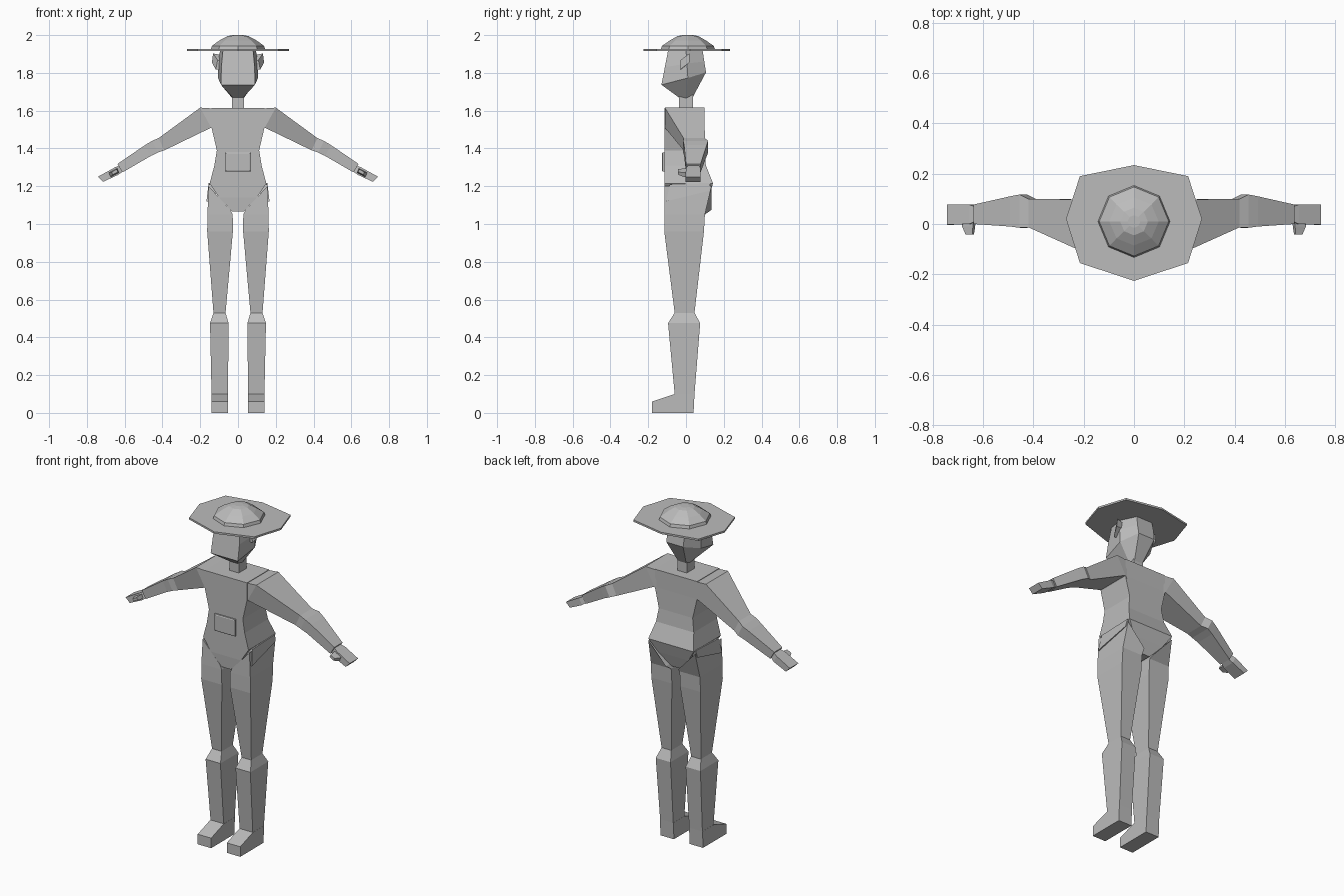
import bpy, bmesh, math

grey = bpy.data.materials.new("plain grey")
grey.diffuse_color = (0.5, 0.5, 0.5, 1)


def loft(name, rings, mirror=False):
    """Skin a list of equal-length point rings, cap the ends; optionally add the mirrored twin."""
    bm = bmesh.new()
    for s in ((1, -1) if mirror else (1,)):
        vs = [[bm.verts.new((s * x, y, z)) for x, y, z in r] for r in rings]
        n = len(rings[0])
        for a, b in zip(vs, vs[1:]):
            for i in range(n):
                j = (i + 1) % n
                bm.faces.new((a[i], a[j], b[j], b[i]))
        bm.faces.new(vs[0])
        bm.faces.new(vs[-1])
    bmesh.ops.recalc_face_normals(bm, faces=bm.faces)
    me = bpy.data.meshes.new(name)
    bm.to_mesh(me)
    bm.free()
    me.materials.append(grey)
    ob = bpy.data.objects.new(name, me)
    bpy.context.collection.objects.link(ob)
    return ob


def rect(z, x0, x1, y0, y1, z_in=None):
    """Level rectangle; z_in tilts its inner (x0) edge."""
    zi = z if z_in is None else z_in
    return [(x0, y0, zi), (x1, y0, z), (x1, y1, z), (x0, y1, zi)]


def limb(xt, zt, xb, zb, y0, y1):
    """Arm section from an upper to a lower edge."""
    return [(xt, y0, zt), (xt, y1, zt), (xb, y1, zb), (xb, y0, zb)]


def hexa(front, side, back):
    """Six-sided ring, symmetric in x."""
    pts = [front, side, back]
    return pts + [(-x, y, z) for x, y, z in reversed(pts)]


def octo(z, rx, ry, cy=0.0):
    return [(rx * math.cos(i * math.pi / 4), cy + ry * math.sin(i * math.pi / 4), z)
            for i in range(8)]


# torso and pelvis
loft("torso", [rect(z, -w, w, y0, y1) for z, w, y0, y1 in (
    (1.065, 0.03, -0.11, 0.095), (1.14, 0.10, -0.115, 0.12), (1.215, 0.15, -0.115, 0.143),
    (1.31, 0.125, -0.115, 0.105), (1.39, 0.112, -0.115, 0.097),
    (1.51, 0.14, -0.115, 0.095), (1.615, 0.14, -0.115, 0.095))])

# chest plate with sloping rim
loft("front_plate", [
    [(x * s, y, 1.328 + z * s) for x, z in ((-.068, -.05), (.068, -.05), (.068, .05), (-.068, .05))]
    for y, s in ((-.11, 1), (-.124, 1), (-.127, .9))])

# legs
loft("legs", [
    rect(1.20, 0.04, 0.155, -0.113, 0.135, 1.075),
    rect(1.05, 0.028, 0.162, -0.115, 0.10),
    rect(0.96, 0.027, 0.163, -0.115, 0.095),
    rect(0.53, 0.066, 0.13, -0.06, 0.045),
    rect(0.475, 0.05, 0.148, -0.095, 0.075),
    rect(0.10, 0.053, 0.14, -0.06, 0.045)], mirror=True)

# feet
foot = ((-.06, .10), (-.18, .06), (-.18, 0), (.04, 0), (.045, .10))
loft("feet", [[(x, y, z) for y, z in foot] for x in (0.052, 0.141)], mirror=True)

# hip pockets
pocket = ((-.085, 1.21), (.13, 1.218), (.12, 1.175), (-.105, 1.12))
loft("hip_pockets", [
    [(x + (1.22 - z) * 0.12, y, z) for y, z in pocket] for x in (0.11, 0.155)], mirror=True)

# arms
loft("arms", [
    limb(0.11, 1.61, 0.11, 1.47, -0.112, 0.092),
    limb(0.20, 1.616, 0.142, 1.51, -0.112, 0.097),
    limb(0.42, 1.455, 0.39, 1.39, -0.013, 0.10),
    limb(0.455, 1.44, 0.425, 1.378, -0.015, 0.117),
    limb(0.492, 1.418, 0.462, 1.36, -0.010, 0.11),
    limb(0.638, 1.318, 0.612, 1.273, 0.0, 0.077)], mirror=True)

# hands and thumbs
loft("hands", [
    limb(0.62, 1.315, 0.60, 1.285, 0.015, 0.065),
    limb(0.655, 1.298, 0.635, 1.26, 0.0, 0.077),
    limb(0.742, 1.25, 0.715, 1.223, -0.003, 0.077)], mirror=True)
loft("thumbs", [
    [(0.645 + dx * s, y, 1.283 + dz * s) for dx, dz in ((-.005, .012), (.04, -.012), (.03, -.036), (-.015, -.012))]
    for y, s in ((0.02, 1), (-0.01, 0.95), (-0.042, 0.6))], mirror=True)

# neck
loft("neck", [rect(z, -0.031, 0.031, -0.037, 0.037) for z in (1.60, 1.69)])

# head: neck joint, slanted jaw line, crown
loft("head", [
    hexa((0.026, -0.035, 1.668), (0.032, 0, 1.668), (0.026, 0.034, 1.668)),
    hexa((0.09, -0.13, 1.737), (0.106, 0.01, 1.773), (0.055, 0.106, 1.803)),
    hexa((0.088, -0.112, 1.83), (0.106, 0.005, 1.85), (0.057, 0.097, 1.86)),
    hexa((0.08, -0.095, 1.918), (0.095, 0, 1.918), (0.053, 0.088, 1.918))])

# ears
loft("ears", [
    [(0.09, -.03, 1.815), (0.09, .012, 1.86), (0.09, .012, 1.895), (0.09, -.03, 1.86)],
    [(0.118, -.03, 1.818), (0.138, .018, 1.855), (0.132, .018, 1.903), (0.108, -.028, 1.868)]],
    mirror=True)

# hat brim
brim = ((0, -.226), (.215, -.155), (.27, .02), (.215, .19), (0, .234),
        (-.215, .19), (-.27, .02), (-.215, -.155))
loft("hat_brim", [[(x, y, z) for x, y in brim] for z in (1.915, 1.926)])

# hat crown
loft("hat_crown", [
    octo(1.92, 0.145, 0.145, 0.01), octo(1.943, 0.138, 0.137, 0.01),
    octo(1.972, 0.098, 0.095, 0.01), octo(1.995, 0.055, 0.055, 0.01),
    octo(2.0, 0.025, 0.025, 0.01)])
